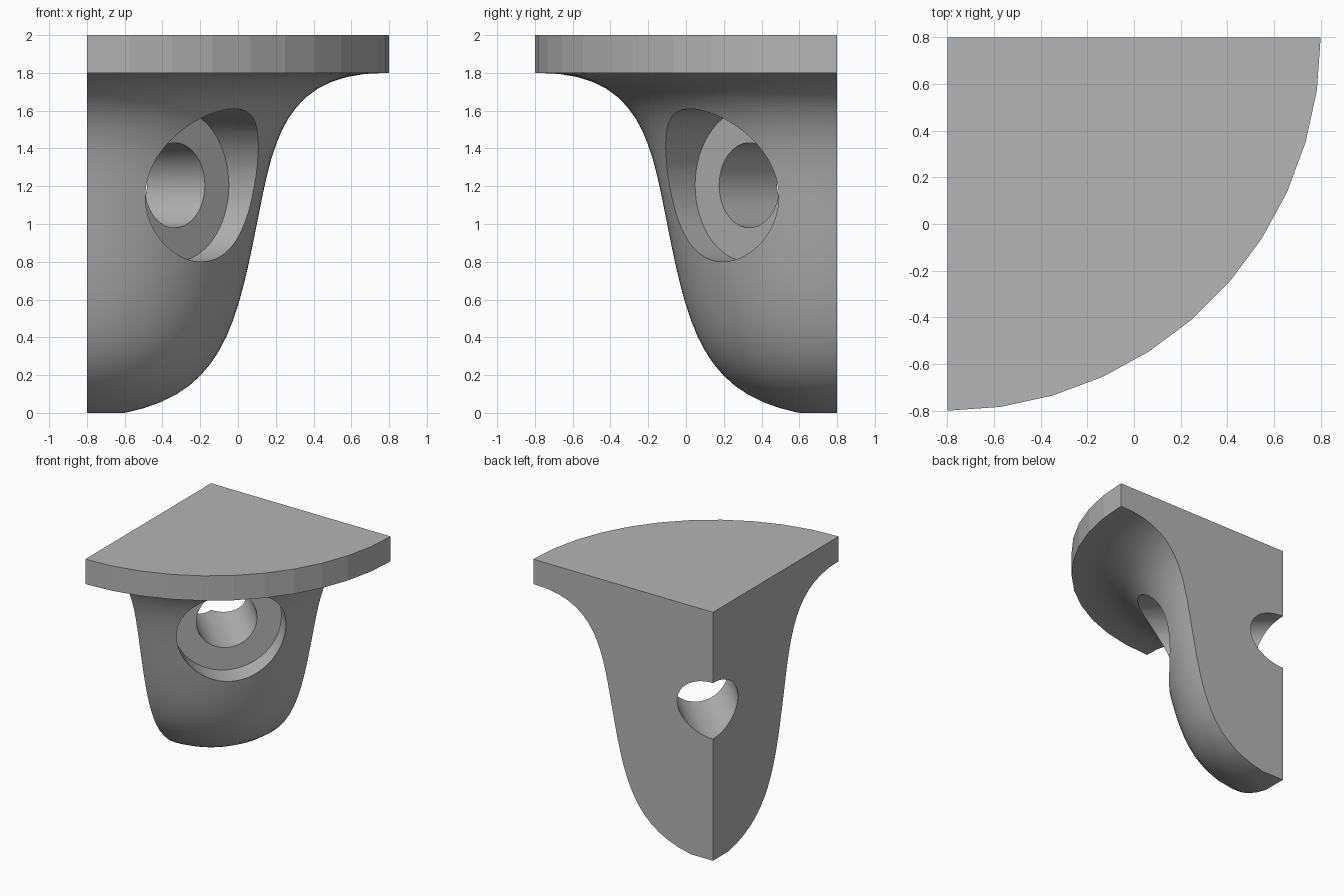
import bpy, bmesh, math
from mathutils import Vector

if "Cube" in bpy.data.objects:
    bpy.data.objects.remove(bpy.data.objects["Cube"])

CORNER = Vector((-0.8, 0.8, 0))
OUT = Vector((1, -1, 0)).normalized()
HOLE_Z = 1.205

grey = bpy.data.materials.new("plain grey")
grey.use_nodes = True
grey.diffuse_color = (0.46, 0.46, 0.46, 1)
grey.node_tree.nodes["Principled BSDF"].inputs["Base Color"].default_value = grey.diffuse_color


def bezier(a, b, c, d, steps):
    """Points along a cubic curve, without the first one."""
    pts = []
    for i in range(1, steps + 1):
        t = i / steps
        u = 1 - t
        pts.append(tuple(u**3 * p + 3 * u * u * t * q + 3 * u * t * t * r + t**3 * s
                         for p, q, r, s in zip(a, b, c, d)))
    return pts


def quarter_turned(name, profile, segments):
    """Solid quarter turn of a (radius, height) profile about the back corner."""
    bm = bmesh.new()
    rings = []
    for radius, z in profile:
        ring = [bm.verts.new(CORNER + Vector((0, 0, z)))]
        for i in range(segments + 1):
            a = math.pi / 2 * i / segments
            ring.append(bm.verts.new(
                CORNER + Vector((radius * math.sin(a), -radius * math.cos(a), z))))
        rings.append(ring)
    for low, high in zip(rings, rings[1:]):
        for i in range(len(low)):
            j = (i + 1) % len(low)
            bm.faces.new((low[i], low[j], high[j], high[i]))
    bm.faces.new(rings[0][::-1])
    bm.faces.new(rings[-1])
    bmesh.ops.recalc_face_normals(bm, faces=bm.faces[:])
    mesh = bpy.data.meshes.new(name)
    bm.to_mesh(mesh)
    bm.free()
    mesh.materials.append(grey)
    obj = bpy.data.objects.new(name, mesh)
    bpy.context.collection.objects.link(obj)
    return obj


def bore(target, radius, start, end):
    """Cut a round hole along the diagonal, between distances from the corner."""
    centre = CORNER + OUT * (start + end) / 2 + Vector((0, 0, HOLE_Z))
    bpy.ops.mesh.primitive_cylinder_add(
        vertices=64, radius=radius, depth=end - start, location=centre,
        rotation=OUT.to_track_quat("Z", "Y").to_euler())
    cutter = bpy.context.object
    cutter.name = "bore_cutter"
    cutter.hide_render = True
    cutter.data.materials.append(grey)
    mod = target.modifiers.new("bore", "BOOLEAN")
    mod.operation = "DIFFERENCE"
    mod.solver = "EXACT"
    mod.object = cutter
    bpy.context.view_layer.objects.active = target
    bpy.ops.object.modifier_apply(modifier=mod.name)
    bpy.data.objects.remove(cutter)


# Flat quarter-round shelf
quarter_turned("shelf", [(1.6, 1.8), (1.6, 2.0)], 11)

# Flared support under the shelf
foot, waist, rim = (0.2, 0), (0.9, 1.0), (1.58, 1.8)
profile = [foot]
profile += bezier(foot, (0.71, 0.1), (0.79, 0.445), waist, 14)
profile += bezier(waist, (0.985, 1.427), (1.035, 1.8), rim, 14)
support = quarter_turned("support", profile, 22)

# Wide screw recess and narrow through hole
bore(support, 0.405, 0.658, 1.9)
bore(support, 0.225, -0.5, 1.5)

bpy.ops.object.select_all(action="DESELECT")
support.select_set(True)
bpy.context.view_layer.objects.active = support
bpy.ops.object.shade_smooth_by_angle(angle=math.radians(30))
